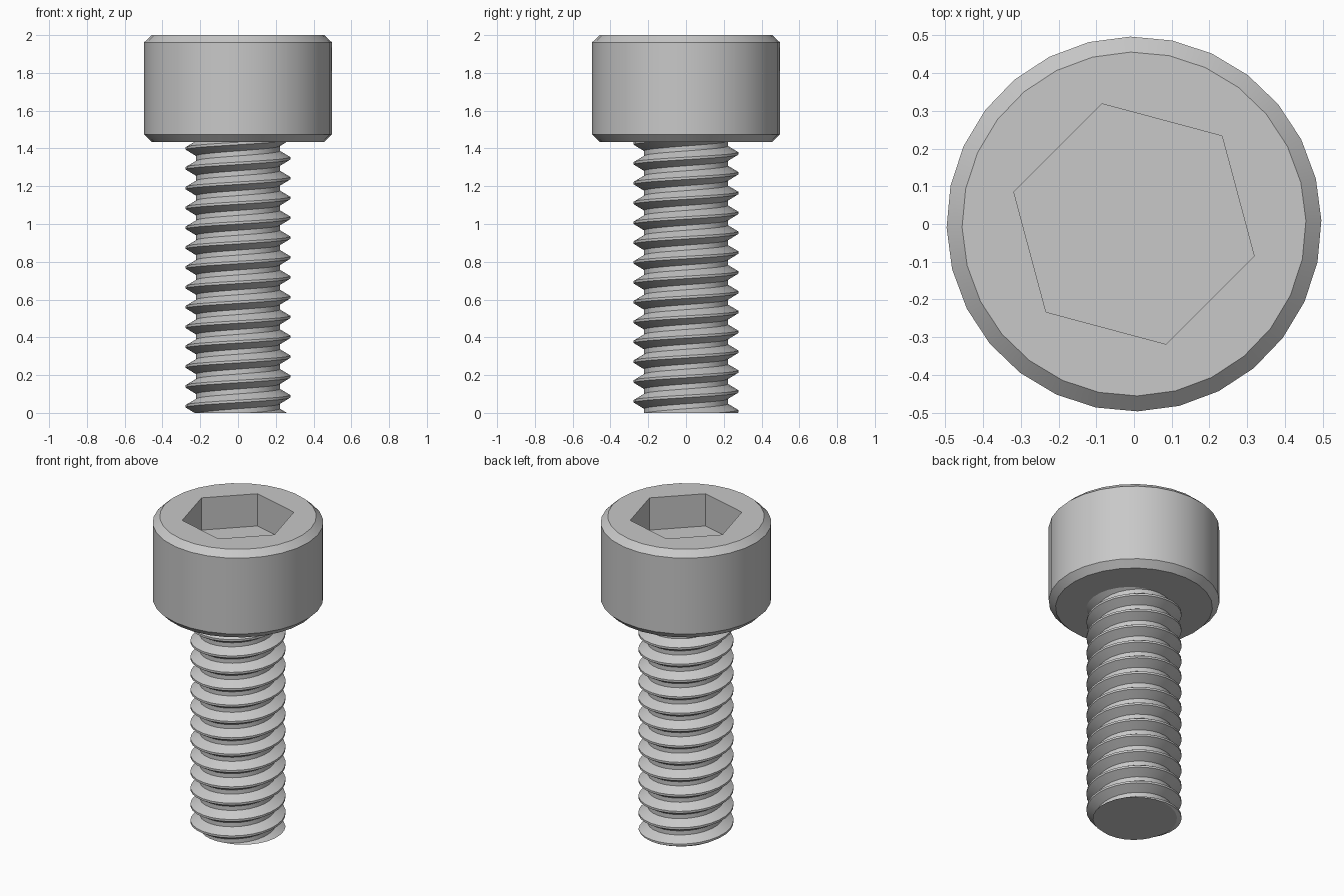
import bpy, bmesh, math

cube = bpy.data.objects.get("Cube")
if cube:
    bpy.data.objects.remove(cube, do_unlink=True)

SIDES = 28
HEAD_BASE = 1.435
CREST, ROOT = 0.277, 0.222
PITCH = 0.105
PHASE = -0.0175      # height of the thread crest on the +x side
TURN = math.radians(1.15)

steel = bpy.data.materials.new("grey_steel")
steel.use_nodes = True
colour = (0.58, 0.58, 0.58, 1)
steel.diffuse_color = colour
steel.node_tree.nodes["Principled BSDF"].inputs["Base Color"].default_value = colour


def make_object(name, bm):
    mesh = bpy.data.meshes.new(name)
    bm.to_mesh(mesh)
    bm.free()
    mesh.materials.append(steel)
    obj = bpy.data.objects.new(name, mesh)
    bpy.context.collection.objects.link(obj)
    return obj


def activate(obj):
    bpy.ops.object.select_all(action='DESELECT')
    obj.select_set(True)
    bpy.context.view_layer.objects.active = obj


def lathe(name, profile, sides, start):
    """Closed solid from (radius, height) points, listed bottom to top."""
    bm = bmesh.new()
    rings = []
    for r, z in profile:
        angles = [start + math.tau * i / sides for i in range(sides)]
        rings.append([bm.verts.new((r * math.cos(a), r * math.sin(a), z)) for a in angles])
    for low, high in zip(rings, rings[1:]):
        for i in range(sides):
            k = (i + 1) % sides
            bm.faces.new((low[i], low[k], high[k], high[i]))
    bm.faces.new(rings[0][::-1])
    bm.faces.new(rings[-1])
    return make_object(name, bm)


# Chamfered cylinder head with a hexagonal socket
head = lathe("head", [(0.457, HEAD_BASE), (0.497, HEAD_BASE + 0.04),
                      (0.497, 1.962), (0.456, 2.0)], SIDES, TURN)
socket = lathe("socket_cutter", [(0.33, 1.793), (0.33, 2.1)], 6, math.radians(-15))
socket.hide_render = True
cut = head.modifiers.new("socket", 'BOOLEAN')
cut.operation = 'DIFFERENCE'
cut.solver = 'EXACT'
cut.object = socket
activate(head)
bpy.ops.object.modifier_apply(modifier=cut.name)
bpy.data.objects.remove(socket, do_unlink=True)

# Threaded shank: a helical strip of crest, flank, root, flank
bm = bmesh.new()
section = [(CREST, -1 / 16), (CREST, 1 / 16), (ROOT, 3 / 8), (ROOT, 5 / 8)]
first = -2 * SIDES
count = (math.ceil(HEAD_BASE / PITCH) + 5) * SIDES
columns = []
for i in range(first, first + count):
    a = math.tau * i / SIDES + TURN
    columns.append([bm.verts.new((r * math.cos(a), r * math.sin(a),
                                  PHASE + PITCH * (a / math.tau + u))) for r, u in section])
for i in range(count - SIDES - 1):
    here = columns[i] + [columns[i + SIDES][0]]
    after = columns[i + 1] + [columns[i + 1 + SIDES][0]]
    for j in range(4):
        bm.faces.new((here[j], after[j], after[j + 1], here[j + 1]))

# Trim the shank flat at the tip and just inside the head
for height, direction in ((0, -1), (HEAD_BASE + 0.01, 1)):
    bmesh.ops.bisect_plane(bm, geom=bm.verts[:] + bm.edges[:] + bm.faces[:], dist=1e-6,
                           plane_co=(0, 0, height), plane_no=(0, 0, direction),
                           clear_outer=True)
    rim = [e for e in bm.edges if e.is_boundary
           and all(abs(v.co.z - height) < 1e-4 for v in e.verts)]
    bmesh.ops.edgeloop_fill(bm, edges=rim)
bmesh.ops.recalc_face_normals(bm, faces=bm.faces[:])
shank = make_object("threaded_shank", bm)

for obj in (head, shank):
    activate(obj)
    bpy.ops.object.shade_smooth_by_angle(angle=math.radians(30))
